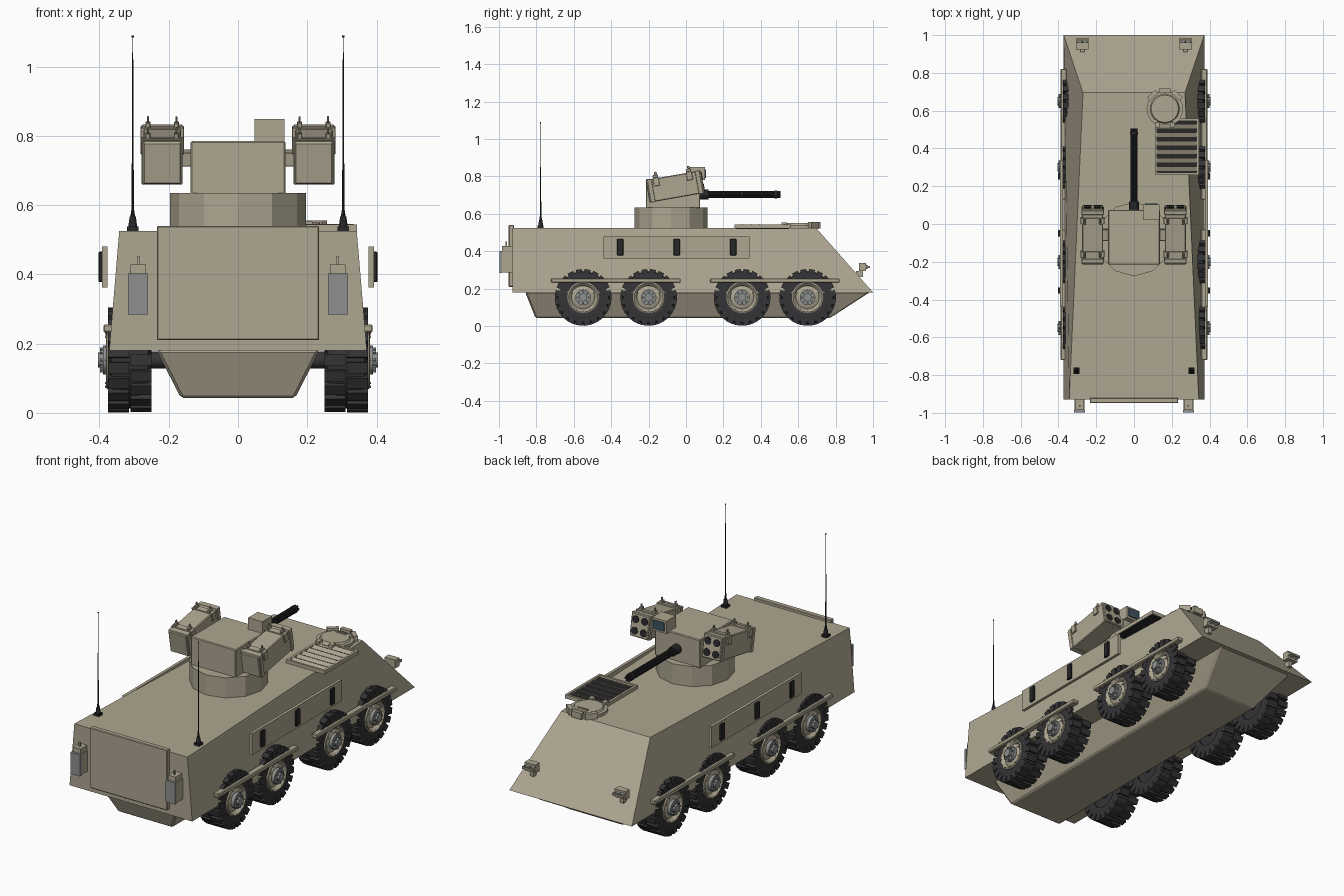
import bpy, bmesh
from math import radians, pi, cos, sin
from mathutils import Matrix, Vector

if "Cube" in bpy.data.objects:
    bpy.data.objects.remove(bpy.data.objects["Cube"])


def material(name, rgb):
    m = bpy.data.materials.new(name)
    m.diffuse_color = (*rgb, 1)
    m.use_nodes = True
    m.node_tree.nodes["Principled BSDF"].inputs["Base Color"].default_value = m.diffuse_color
    return m


TAN = material("tan_paint", (0.42, 0.38, 0.28))
DARK = material("dark_rubber", (0.035, 0.035, 0.038))
BLACK = material("black_metal", (0.02, 0.02, 0.022))
GREY = material("grey_metal", (0.27, 0.28, 0.28))
GLASS = material("optic_glass", (0.05, 0.09, 0.12))
I = Matrix.Identity(4)


def box(bm, x0, x1, y0, y1, z0, z1, m=I):
    c = Vector((x0 + x1, y0 + y1, z0 + z1)) / 2
    bmesh.ops.create_cube(bm, size=1, matrix=m @ Matrix.Translation(c)
                          @ Matrix.Diagonal((x1 - x0, y1 - y0, z1 - z0, 1)))


def cyl(bm, c, r, d, axis="Z", n=16, r2=None, m=I):
    rot = {"X": Matrix.Rotation(pi / 2, 4, "Y"), "Y": Matrix.Rotation(-pi / 2, 4, "X"), "Z": I}[axis]
    bmesh.ops.create_cone(bm, cap_ends=True, segments=n, radius1=r, radius2=r if r2 is None else r2,
                          depth=d, matrix=m @ Matrix.Translation(c) @ rot)


def lathe(bm, profile, n):
    # closed (x, radius) profile spun about the x axis
    vs = [bm.verts.new((x, 0, r)) for x, r in profile]
    es = [bm.edges.new((vs[i], vs[(i + 1) % len(vs)])) for i in range(len(vs))]
    bmesh.ops.spin(bm, geom=vs + es, cent=(0, 0, 0), axis=(1, 0, 0), angle=2 * pi, steps=n)
    bmesh.ops.remove_doubles(bm, verts=bm.verts, dist=1e-5)


def frustum(bm, bottom, top):
    b = [bm.verts.new(p) for p in bottom]
    t = [bm.verts.new(p) for p in top]
    bm.faces.new(b[::-1])
    bm.faces.new(t)
    for i in range(4):
        j = (i + 1) % 4
        bm.faces.new((b[i], b[j], t[j], t[i]))


def part(name, bm, mat, mirror=False, bevel=0, smooth=False):
    bmesh.ops.recalc_face_normals(bm, faces=bm.faces)
    me = bpy.data.meshes.new(name)
    bm.to_mesh(me)
    bm.free()
    me.materials.append(mat)
    ob = bpy.data.objects.new(name, me)
    bpy.context.collection.objects.link(ob)
    if smooth:
        bpy.ops.object.select_all(action="DESELECT")
        ob.select_set(True)
        bpy.context.view_layer.objects.active = ob
        bpy.ops.object.shade_smooth_by_angle(angle=radians(35))
    if bevel:
        b = ob.modifiers.new("bevel", "BEVEL")
        b.width, b.segments = bevel, 1
    if mirror:
        ob.modifiers.new("mirror", "MIRROR")
    return ob


def quad(xr, yr, xf, yf, z):
    return [(-xr, yr, z), (xr, yr, z), (xf, yf, z), (-xf, yf, z)]


# Hull
bm = bmesh.new()
frustum(bm, quad(.372, -.928, .372, 1.0, .18), quad(.343, -.928, .27, .695, .525))
part("upper_hull", bm, TAN)
bm = bmesh.new()
frustum(bm, quad(.165, -.805, .165, .77, .043), quad(.236, -.86, .236, .985, .182))
part("lower_hull", bm, TAN, bevel=.008)

# Rear door
bm = bmesh.new()
box(bm, -.234, .234, -.948, -.92, .21, .54)
part("rear_door", bm, TAN, bevel=.003)

# Rear lamps
bm = bmesh.new()
box(bm, .262, .315, -.992, -.925, .287, .40)
box(bm, .266, .311, -.985, -.925, .40, .428)
box(bm, .283, .291, -.965, -.957, .428, .452)
part("rear_lamp_housing", bm, TAN, True)
bm = bmesh.new()
box(bm, .26, .318, -.998, -.985, .284, .402)
part("rear_lamp_face", bm, GREY, True)

# Side panels with vision slits
bm = bmesh.new()
box(bm, .377, .393, -.44, .34, .362, .48)
part("side_panel", bm, TAN, True)
bm = bmesh.new()
for y in (-.352, -.05, .252):
    box(bm, .388, .403, y - .017, y + .017, .378, .466)
part("side_slits", bm, BLACK, True, bevel=.003)

# Fender rails
bm = bmesh.new()
for y in (-.375, .475):
    box(bm, .355, .389, y - .346, y + .346, .232, .255)
part("fender_rails", bm, TAN, True, bevel=.004)

# Wheels: tyre, tread, rim, hub, bolts
tyre = bmesh.new()
lathe(tyre, [(.255, .08), (.25, .115), (.26, .137), (.309, .141), (.316, .141),
             (.365, .137), (.375, .115), (.37, .083), (.35, .08)], 32)
for side in (0, 1):
    for i in range(20):
        r = Matrix.Rotation((i + side * .5) * 2 * pi / 20, 4, "X")
        x0 = .25 + side * .065
        box(tyre, x0, x0 + .06, -.016, .016, .115, .151, r)
rim = bmesh.new()
lathe(rim, [(.30, .04), (.30, .084), (.378, .084), (.381, .078), (.375, .070), (.362, .062), (.372, .045), (.372, .02),
            (.30, .02)], 32)
for i in range(12):
    a = i * pi / 6
    cyl(rim, (.38, .077 * cos(a), .077 * sin(a)), .004, .008, "X", 6)
hub = bmesh.new()
cyl(hub, (.365, 0, 0), .042, .05, "X", 16)
cyl(hub, (.395, 0, 0), .022, .018, "X", 12)
for i in range(8):
    a = i * pi / 4
    cyl(hub, (.393, .031 * cos(a), .031 * sin(a)), .006, .012, "X", 6)
back = bmesh.new()
cyl(back, (.285, 0, 0), .085, .04, "X", 24)
cyl(back, (.22, 0, 0), .025, .12, "X", 12)
masters = [part("wheel_tyre", tyre, DARK, smooth=True), part("wheel_rim", rim, TAN, smooth=True),
           part("wheel_hub", hub, GREY, smooth=True), part("wheel_axle", back, DARK, smooth=True)]
for i, y in enumerate((-.55, -.20, .30, .65)):
    for mo in masters:
        ob = mo if i == 0 else mo.copy()
        if i:
            bpy.context.collection.objects.link(ob)
        ob.location = (0, y, .153)
for ob in bpy.data.objects:
    if ob.name.startswith("wheel_"):
        ob.modifiers.new("mirror", "MIRROR")

# Antennas
bm = bmesh.new()
ax, ay = .304, -.777
box(bm, ax - .016, ax + .016, ay - .016, ay + .016, .522, .538)
cyl(bm, (ax, ay, .552), .013, .03, n=12, r2=.009)
cyl(bm, (ax, ay, .575), .007, .02, n=10, r2=.005)
cyl(bm, (ax, ay, .83), .0035, .51, n=8, r2=.0012)
cyl(bm, (ax, ay, 1.087), .003, .006, n=8)
part("antenna", bm, BLACK, True)

# Turret
bm = bmesh.new()
cyl(bm, (0, -.08, .578), .196, .114, n=12)
part("turret_ring", bm, TAN)
bm = bmesh.new()
box(bm, -.137, .137, -.215, .075, .63, .785)
part("turret_body", bm, TAN, bevel=.004)
bm = bmesh.new()
box(bm, .048, .134, .02, .102, .78, .849)
part("optic_box", bm, TAN)
bm = bmesh.new()
box(bm, .058, .124, .10, .108, .792, .838)
part("optic_window", bm, GLASS)

# Multi-barrel gun
bm = bmesh.new()
for i in range(6):
    a = i * pi / 3
    cyl(bm, (.013 * cos(a), .28, .703 + .013 * sin(a)), .0065, .45, "Y", 8)
for y, r, d in ((.09, .026, .06), (.30, .017, .012), (.48, .021, .014)):
    cyl(bm, (0, y, .703), r, d, "Y", 14)
part("gun_barrels", bm, BLACK)

# Missile launchers, tilted up toward the nose
T = Matrix.Translation((.219, -.058, .746)) @ Matrix.Rotation(radians(10), 4, "X")
bm = bmesh.new()
box(bm, -.055, .055, -.15, .15, -.061, .061, T)
part("launcher_box", bm, TAN, True, bevel=.004)
bm = bmesh.new()
for y in (-.095, .085):
    box(bm, -.063, .063, y - .016, y + .016, .02, .066, T)
    for x in (-.041, .041):
        box(bm, x - .007, x + .007, y - .014, y + .014, .06, .08, T)
        box(bm, x - .003, x + .003, y - .004, y + .010, .08, .096, T)
for y in (-.13, .13):
    box(bm, -.059, .059, y - .012, y + .012, -.063, .063, T)
box(bm, -.09, -.05, -.03, .03, -.03, .01, T)
part("launcher_clamps", bm, TAN, True, bevel=.002)
bm = bmesh.new()
for x in (-.027, .027):
    for z in (-.03, .03):
        cyl(bm, (x, .15, z), .02, .006, "Y", 16, m=T)
part("launcher_tubes", bm, BLACK, True)

# Engine grille
bm = bmesh.new()
box(bm, .115, .338, .265, .552, .52, .532)
part("grille_base", bm, BLACK)
bm = bmesh.new()
for x in (.110, .330):
    box(bm, x, x + .013, .26, .558, .523, .544)
for y in (.26, .546):
    box(bm, .11, .343, y, y + .012, .523, .544)
for i in range(6):
    s = Matrix.Translation((.226, .293 + i * .045, .538)) @ Matrix.Rotation(radians(25), 4, "X")
    box(bm, -.107, .107, -.013, .013, -.0015, .0015, s)
part("grille_slats", bm, TAN)

# Driver hatch with periscopes
bm = bmesh.new()
H = Matrix.Translation((.163, .61, 0))
cyl(bm, (0, 0, .53), .096, .022, n=24, m=H)
cyl(bm, (0, 0, .544), .08, .012, n=24, r2=.072, m=H)
box(bm, -.03, .03, .045, .053, .55, .557, H)
for x in (-.04, .04):
    box(bm, x - .012, x + .012, -.1, -.07, .53, .553, H)
for a in (-42, 0, 42):
    box(bm, -.03, .03, .085, .108, .522, .556, H @ Matrix.Rotation(radians(a), 4, "Z"))
part("driver_hatch", bm, TAN, smooth=True)

# Headlights
bm = bmesh.new()
box(bm, .24, .306, .925, .962, .293, .338)
box(bm, .262, .284, .91, .945, .262, .295)
for x in (.243, .273, .303):
    box(bm, x - .003, x + .003, .96, .983, .309, .322)
box(bm, .24, .306, .978, .984, .311, .320)
part("headlight_housing", bm, TAN, True)
bm = bmesh.new()
for x in (.258, .288):
    cyl(bm, (x, .965, .316), .014, .012, "Y", 12, r2=.009)
part("headlight_lens", bm, GREY, True)
